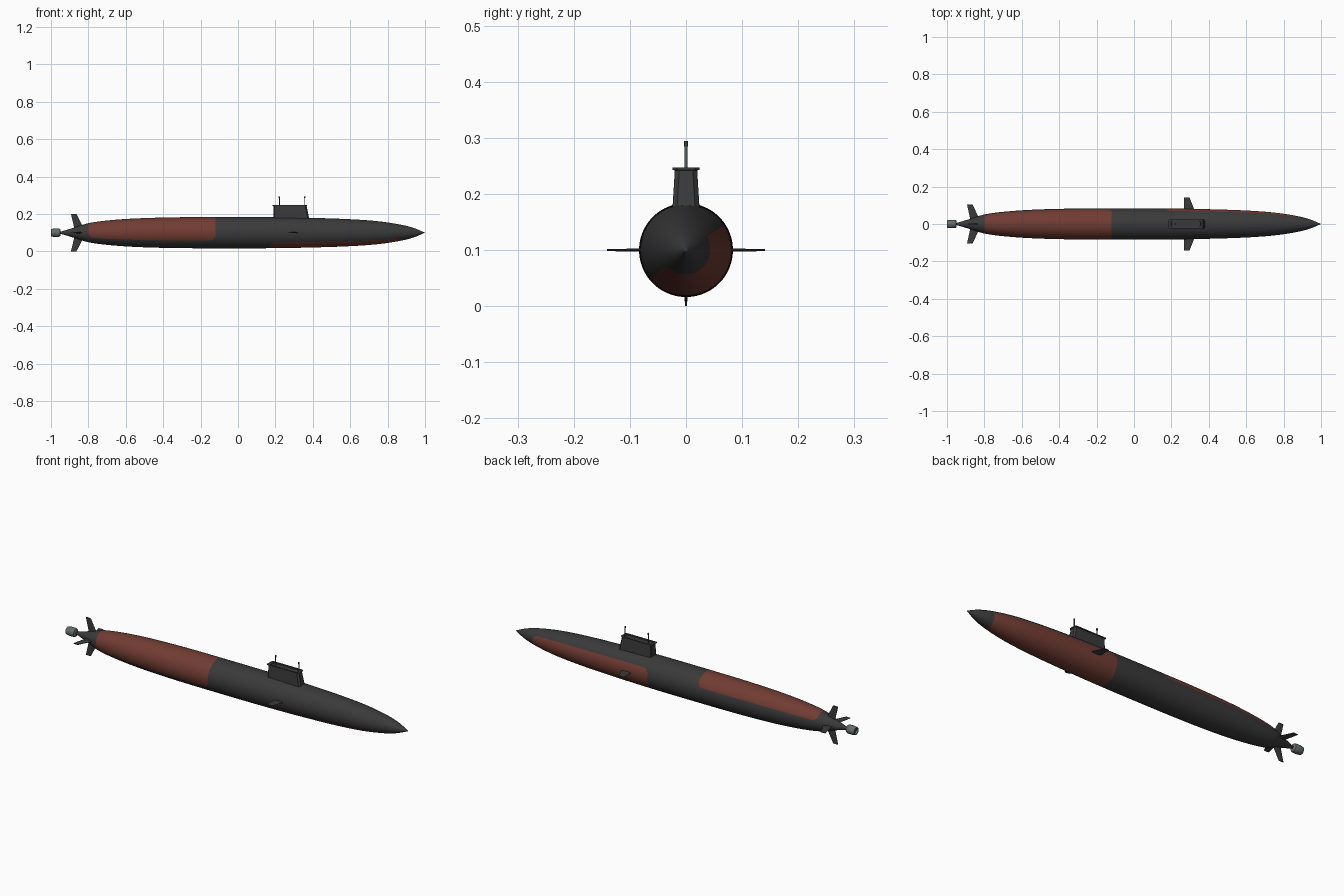
import bpy, bmesh, math
from mathutils import Vector

if "Cube" in bpy.data.objects:
    bpy.data.objects.remove(bpy.data.objects["Cube"])

AXIS_Z = 0.1


def material(name, rgb):
    m = bpy.data.materials.new(name)
    m.diffuse_color = (*rgb, 1)
    m.use_nodes = True
    m.node_tree.nodes["Principled BSDF"].inputs["Base Color"].default_value = m.diffuse_color
    return m


DARK = material("dark hull grey", (0.042, 0.042, 0.042))
RED = material("dull red", (0.165, 0.045, 0.033))
GREY = material("propulsor grey", (0.13, 0.15, 0.15))
MAST = material("mast grey", (0.10, 0.11, 0.12))


def finish(name, bm, mats, smooth=None):
    bmesh.ops.recalc_face_normals(bm, faces=bm.faces)
    me = bpy.data.meshes.new(name)
    bm.to_mesh(me)
    bm.free()
    ob = bpy.data.objects.new(name, me)
    bpy.context.collection.objects.link(ob)
    for m in mats:
        me.materials.append(m)
    if smooth:
        bpy.ops.object.select_all(action='DESELECT')
        ob.select_set(True)
        bpy.context.view_layer.objects.active = ob
        bpy.ops.object.shade_smooth_by_angle(angle=math.radians(smooth))
    return ob


def revolve(bm, profile, segs):
    """Turn (x, radius) pairs about the long axis; zero radius makes a pole."""
    rings = []
    for x, r in profile:
        if r < 1e-6:
            rings.append([bm.verts.new((x, 0, AXIS_Z))] * segs)
        else:
            rings.append([bm.verts.new((x, r * math.cos(2 * math.pi * k / segs),
                                        AXIS_Z + r * math.sin(2 * math.pi * k / segs)))
                          for k in range(segs)])
    for a, b in zip(rings, rings[1:]):
        for k in range(segs):
            n = (k + 1) % segs
            vs = list(dict.fromkeys([a[k], a[n], b[n], b[k]]))
            if len(vs) > 2:
                bm.faces.new(vs)


# Hull radius along the length, smoothly interpolated
KEYS = [(-0.955, 0.004), (-0.9, 0.02), (-0.85, 0.036), (-0.8, 0.051), (-0.7, 0.065),
        (-0.55, 0.076), (-0.35, 0.082), (-0.12, 0.0835), (0.17, 0.083), (0.4, 0.079),
        (0.6, 0.072), (0.75, 0.061), (0.87, 0.043), (0.94, 0.025), (1.0, 0.0)]


def hull_profile():
    out = []
    slope = []
    for i in range(len(KEYS)):
        a, b = KEYS[max(i - 1, 0)], KEYS[min(i + 1, len(KEYS) - 1)]
        slope.append((b[1] - a[1]) / (b[0] - a[0]))
    for i in range(len(KEYS) - 1):
        (x0, r0), (x1, r1) = KEYS[i], KEYS[i + 1]
        d = x1 - x0
        n = max(3, round(d / 0.01))
        for j in range(n):
            t = j / n
            r = ((2*t**3 - 3*t*t + 1) * r0 + (t**3 - 2*t*t + t) * d * slope[i]
                 + (3*t*t - 2*t**3) * r1 + (t**3 - t*t) * d * slope[i + 1])
            out.append((x0 + d * t, r))
    return out + [KEYS[-1]]


def in_patch(x, ang, x0, x1, a0, a1, corner=0.035):
    """Rounded rectangle in length and girth (angle in degrees from +y, upward)."""
    k = math.radians(1) * 0.083
    dx = abs(x - (x0 + x1) / 2) - (x1 - x0) / 2 + corner
    da = (abs(ang - (a0 + a1) / 2) - (a1 - a0) / 2) * k + corner
    return math.hypot(max(dx, 0), max(da, 0)) < corner


# Hull with two red coating patches
bm = bmesh.new()
revolve(bm, [(-0.955, 0)] + hull_profile(), 120)
for f in bm.faces:
    c = f.calc_center_median()
    ang = math.degrees(math.atan2(c.z - AXIS_Z, c.y))
    up = ang if ang > -90 else ang + 360       # range -90 .. 270
    down = ang if ang < 90 else ang - 360      # range -270 .. 90
    if in_patch(c.x, up, -0.8, -0.12, 21, 210) or in_patch(c.x, down, 0.17, 0.87, -141, 33):
        f.material_index = 1
finish("hull", bm, [DARK, RED], 40)

# Propulsor: a rounded shroud with a recessed outlet and a hub
bm = bmesh.new()
revolve(bm, [(-0.948, 0), (-0.948, 0.014), (-0.952, 0.020), (-0.960, 0.0225), (-0.985, 0.0225),
             (-1.0, 0.0195), (-1.0, 0.016), (-0.990, 0.015), (-0.990, 0.007), (-0.998, 0)], 32)
finish("propulsor", bm, [GREY], 35)


def fin(name, root, tip, r0, r1, thick, angle):
    """Tapered blade standing out from the axis at the given angle."""
    a = math.radians(angle)
    out = Vector((0, math.cos(a), math.sin(a)))
    side = Vector((0, -math.sin(a), math.cos(a)))
    bm = bmesh.new()
    rings = []
    for (x0, x1), r, t in ((root, r0, thick), (tip, r1, thick * 0.6)):
        ring = []
        for fx, ft in ((0, 0.1), (0.35, 0.5), (0.75, 0.5), (1, 0.1),
                       (1, -0.1), (0.75, -0.5), (0.35, -0.5), (0, -0.1)):
            p = Vector((x0 + (x1 - x0) * fx, 0, AXIS_Z)) + out * r + side * (ft * t)
            ring.append(bm.verts.new(p))
        rings.append(ring)
    for k in range(8):
        n = (k + 1) % 8
        bm.faces.new((rings[0][k], rings[0][n], rings[1][n], rings[1][k]))
    bm.faces.new(rings[0])
    bm.faces.new(rings[1])
    finish(name, bm, [DARK])


# Tail fins in a cross, and the forward diving planes
for i, ang in enumerate((0, 90, 180, 270)):
    fin(f"tail_fin_{i}", (-0.872, -0.818), (-0.893, -0.864), 0.01, 0.105 if i % 2 == 0 else 0.1,
        0.007, ang)
for side, ang in (("left", 0), ("right", 180)):
    fin(f"diving_plane_{side}", (0.267, 0.325), (0.268, 0.297), 0.07, 0.141, 0.006, ang)


def sail_loop(bm, x0, x1, hw, z, c=0.008):
    pts = ((x0 + c / 2, -hw), (x1 - c, -hw), (x1, -hw + c), (x1, hw - c),
           (x1 - c, hw), (x0 + c / 2, hw), (x0, hw - c / 2), (x0, -hw + c / 2))
    return [bm.verts.new((x, y, z)) for x, y in pts]


# Sail with a thin lip and a shallow recess on top
bm = bmesh.new()
loops = [sail_loop(bm, *p) for p in (
    (0.19, 0.384, 0.025, 0.16), (0.19, 0.367, 0.020, 0.242), (0.185, 0.370, 0.024, 0.243),
    (0.185, 0.370, 0.024, 0.247), (0.199, 0.358, 0.017, 0.247), (0.201, 0.356, 0.016, 0.242))]
for a, b in zip(loops, loops[1:]):
    for k in range(8):
        n = (k + 1) % 8
        bm.faces.new((a[k], a[n], b[n], b[k]))
bm.faces.new(loops[0])
bm.faces.new(loops[-1])
finish("sail", bm, [DARK])


def rod(name, x, z0, z1, r, mat):
    bpy.ops.mesh.primitive_cylinder_add(vertices=12, radius=r, depth=z1 - z0,
                                        location=(x, 0, (z0 + z1) / 2))
    ob = bpy.context.object
    ob.name = name
    ob.data.materials.append(mat)
    bpy.ops.object.shade_smooth_by_angle(angle=math.radians(40))


# Masts with dark heads
for i, x in enumerate((0.221, 0.357)):
    rod(f"mast_{i}", x, 0.235, 0.286, 0.0025, MAST)
    rod(f"mast_head_{i}", x, 0.285, 0.294, 0.004, DARK)
